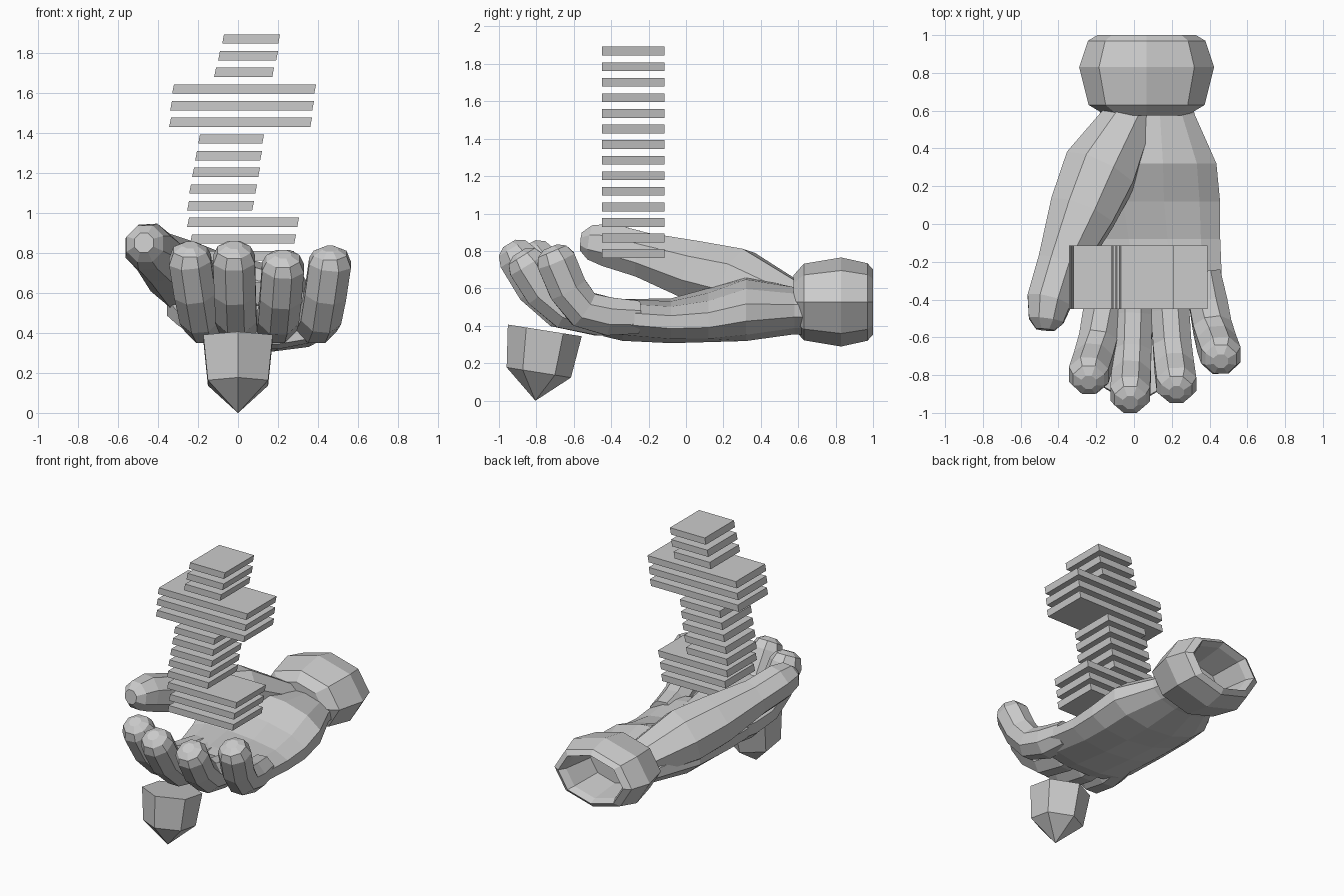
import bpy, bmesh
from math import sin, cos, pi, radians
from mathutils import Vector

if "Cube" in bpy.data.objects:
    bpy.data.objects.remove(bpy.data.objects["Cube"])


def loft(name, rings, caps=True):
    """Skin a list of equal-length rings into one flat-shaded object."""
    bm = bmesh.new()
    rows = [[bm.verts.new(p) for p in ring] for ring in rings]
    n = len(rows[0])
    for a, b in zip(rows, rows[1:]):
        for i in range(n):
            j = (i + 1) % n
            bm.faces.new((a[i], a[j], b[j], b[i]))
    if caps:
        bm.faces.new(rows[0])
        bm.faces.new(rows[-1])
    bmesh.ops.recalc_face_normals(bm, faces=bm.faces)
    me = bpy.data.meshes.new(name)
    bm.to_mesh(me)
    bm.free()
    ob = bpy.data.objects.new(name, me)
    bpy.context.collection.objects.link(ob)
    return ob


def tube(name, path, n=8):
    """Faceted tube through (x, y, z, radius, sideways radius) points."""
    pts = [Vector(p[:3]) for p in path]
    rings = []
    for i, p in enumerate(path):
        t = (pts[min(i + 1, len(pts) - 1)] - pts[max(i - 1, 0)]).normalized()
        side = Vector((1, 0, 0))
        side = (side - t * side.dot(t)).normalized()
        up = t.cross(side)
        rings.append([pts[i] + 1.05 * (side * p[4] * cos(a) + up * p[3] * sin(a))
                      for a in [(k + 0.5) * 2 * pi / n for k in range(n)]])
    return loft(name, rings)


# Palm: cupped sections (y, centre x, half width, centre z, half height, cup, tilt)
palm_sections = [
    (0.68, 0.07, 0.24, 0.48, 0.13, 0.00, 0.00),
    (0.58, 0.07, 0.26, 0.48, 0.13, 0.00, 0.00),
    (0.32, 0.05, 0.40, 0.50, 0.18, 0.02, 0.03),
    (0.12, 0.05, 0.42, 0.48, 0.16, 0.05, 0.05),
    (-0.08, 0.075, 0.395, 0.45, 0.14, 0.05, 0.03),
    (-0.34, 0.105, 0.375, 0.44, 0.125, 0.02, 0.00),
    (-0.44, 0.11, 0.34, 0.44, 0.10, 0.00, 0.00),
]


def palm_ring(y, xc, hw, zc, hh, cup, tilt, n=12):
    ring = []
    for k in range(n):
        a = (k + 0.5) * 2 * pi / n
        c, s = cos(a), sin(a)
        z = zc + hh * s - (cup * s * s if s > 0 else 0) - tilt * c
        ring.append((xc + hw * c, y, z))
    return ring


loft("palm", [palm_ring(*s) for s in palm_sections])

# Fingers: one curled profile (y, z, radius), scaled for each finger
curl = [(-0.24, 0.445, 0.09), (-0.48, 0.45, 0.105), (-0.68, 0.49, 0.105),
        (-0.805, 0.605, 0.107), (-0.90, 0.765, 0.108), (-0.93, 0.815, 0.085),
        (-0.945, 0.84, 0.04)]
fingers = [("index_finger", -0.14, -0.24, 0.84, 1.0),
           ("middle_finger", 0.00, -0.02, 1.00, 1.0),
           ("ring_finger", 0.18, 0.225, 0.92, 0.88),
           ("little_finger", 0.37, 0.46, 0.67, 0.95)]
for name, x0, x1, sy, sz in fingers:
    path = []
    for i, (y, z, r) in enumerate(curl):
        f = min(i / 4, 1)
        path.append((x0 + (x1 - x0) * f, -0.28 + (y + 0.28) * sy,
                     0.45 + (z - 0.45) * sz, r, r))
    tube(name, path)

# Thumb with its broad fleshy base
tube("thumb", [(0.01, 0.62, 0.50, 0.11, 0.12), (-0.18, 0.28, 0.635, 0.18, 0.20),
               (-0.275, 0.06, 0.69, 0.165, 0.18), (-0.39, -0.22, 0.775, 0.125, 0.125),
               (-0.45, -0.41, 0.83, 0.12, 0.12), (-0.465, -0.51, 0.845, 0.095, 0.095),
               (-0.47, -0.56, 0.85, 0.05, 0.05)])

# Wrist cuff: octagonal band, hollow at the back (y, scale)
cuff_profile = [(0.575, 0.60), (0.63, 0.86), (0.83, 1.0), (0.97, 0.87),
                (1.0, 0.73), (0.95, 0.65), (0.72, 0.55)]
loft("wrist_cuff", [[(0.067 + 0.357 * s * cos(a), y, 0.527 + 0.238 * s * sin(a))
                     for a in [k * pi / 4 for k in range(8)]]
                    for y, s in cuff_profile])

# Pointed hexagonal crystal hanging below the fingers, tilted slightly
gem_rings = []
tilt = radians(9)
for y, z, r in [(-0.805, 0.0, 0.001), (-0.787, 0.15, 0.174), (-0.755, 0.375, 0.2)]:
    gem_rings.append([(r * cos(a), y + r * sin(a) * cos(tilt),
                       z - r * sin(a) * sin(tilt))
                      for a in [pi / 6 + k * pi / 3 for k in range(6)]])
loft("crystal", gem_rings)

# Floating stack of sheared slats: (left, right) of the top edge, top to bottom
slats = [(-0.07, 0.21), (-0.09, 0.20), (-0.11, 0.18),
         (-0.32, 0.39), (-0.33, 0.38), (-0.335, 0.37),
         (-0.19, 0.13), (-0.205, 0.12), (-0.22, 0.11), (-0.235, 0.095), (-0.245, 0.08),
         (-0.245, 0.305), (-0.23, 0.29), (-0.24, 0.28)]
for i, (x0, x1) in enumerate(slats):
    top = 1.892 - i * 0.0833
    low, d = top - 0.047, 0.009
    loft(f"slat_{i + 1}", [[(x0, y, top), (x1, y, top), (x1 - d, y, low), (x0 - d, y, low)]
                           for y in (-0.45, -0.115)])
